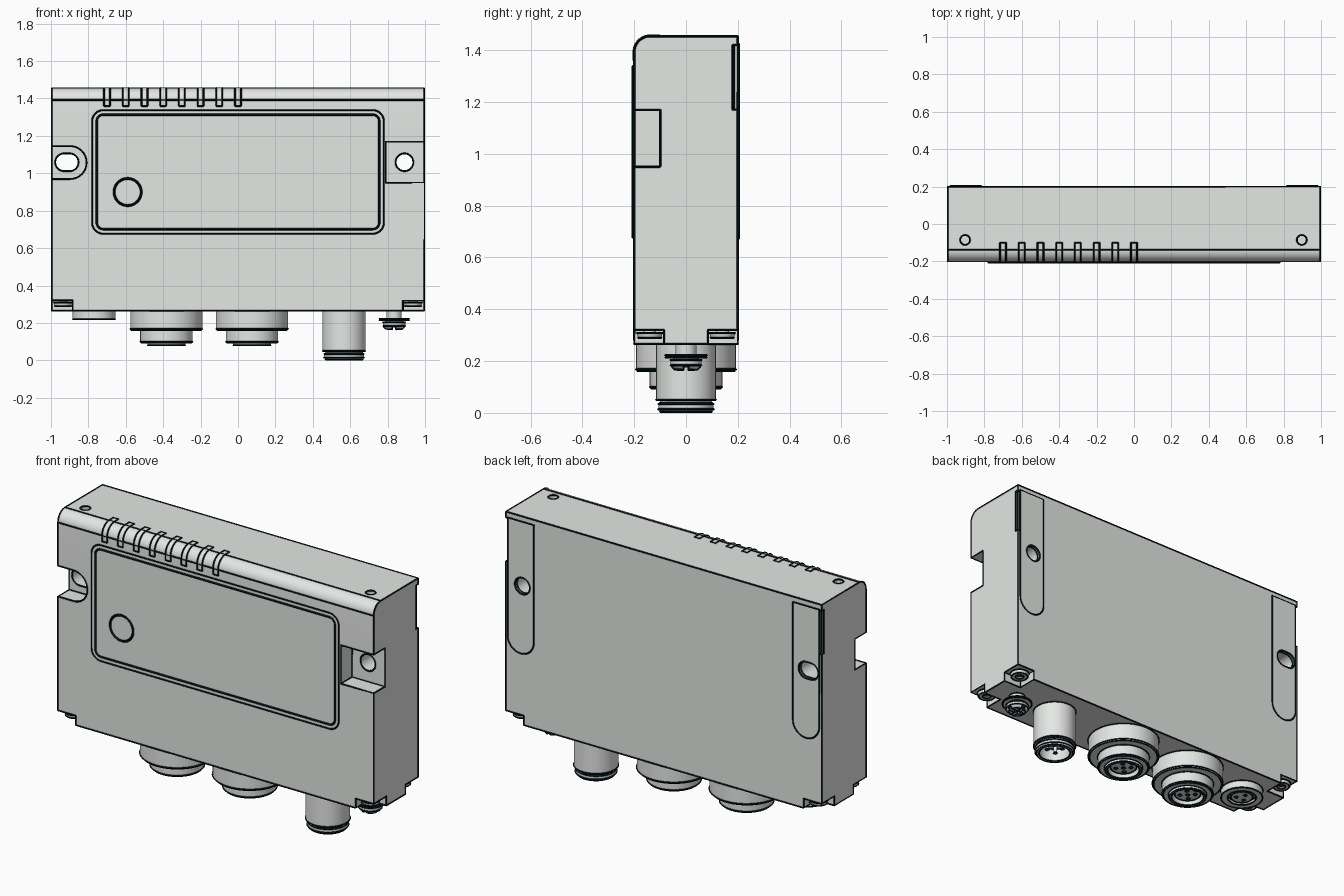
import bpy, bmesh, math
from mathutils import Vector

cube = bpy.data.objects.get("Cube")
if cube:
    bpy.data.objects.remove(cube, do_unlink=True)


def material(name, colour):
    mat = bpy.data.materials.new(name)
    mat.use_nodes = True
    mat.diffuse_color = colour
    mat.node_tree.nodes["Principled BSDF"].inputs["Base Color"].default_value = colour
    return mat


grey = material("light_grey", (0.79, 0.81, 0.79, 1))
black = material("blue_black", (0.001, 0.007, 0.01, 1))
parts = []


def finish(name, bm):
    bmesh.ops.recalc_face_normals(bm, faces=bm.faces)
    mesh = bpy.data.meshes.new(name)
    bm.to_mesh(mesh)
    bm.free()
    mesh.materials.append(grey)
    ob = bpy.data.objects.new(name, mesh)
    bpy.context.collection.objects.link(ob)
    parts.append(ob)
    return ob


def activate(ob):
    bpy.ops.object.select_all(action='DESELECT')
    ob.select_set(True)
    bpy.context.view_layer.objects.active = ob


def smooth(ob):
    activate(ob)
    bpy.ops.object.shade_smooth_by_angle(angle=math.radians(30))
    return ob


def prism(name, outline, start, end, axis='Y'):
    """Extrude an outline: (x, z) along Y, or (y, z) along X."""
    bm = bmesh.new()
    place = (lambda p: (p[0], start, p[1])) if axis == 'Y' else (lambda p: (start, p[0], p[1]))
    face = bm.faces.new([bm.verts.new(place(p)) for p in outline])
    ext = bmesh.ops.extrude_face_region(bm, geom=[face], use_keep_orig=True)
    move = Vector((0, end - start, 0)) if axis == 'Y' else Vector((end - start, 0, 0))
    bmesh.ops.translate(bm, vec=move, verts=[v for v in ext["geom"] if isinstance(v, bmesh.types.BMVert)])
    return finish(name, bm)


def rounded(x0, x1, z0, z1, r, seg=10):
    pts = []
    corners = [(x1 - r, z1 - r), (x0 + r, z1 - r), (x0 + r, z0 + r), (x1 - r, z0 + r)]
    for q, (cx, cz) in enumerate(corners):
        for i in range(seg + 1):
            a = math.pi / 2 * (q + i / seg)
            pts.append((cx + r * math.cos(a), cz + r * math.sin(a)))
    # drop points that coincide on fully round ends
    return [p for i, p in enumerate(pts) if (Vector(p) - Vector(pts[i - 1])).length > 1e-5]


def box(name, x0, x1, y0, y1, z0, z1):
    return prism(name, [(x0, z0), (x1, z0), (x1, z1), (x0, z1)], y0, y1)


def lathe(name, x, y, profile, seg=48):
    """Spin an (r, z) profile about a vertical axis; ends on the axis."""
    bm = bmesh.new()
    vs = [bm.verts.new((r, 0, z)) for r, z in profile]
    edges = [bm.edges.new(pair) for pair in zip(vs, vs[1:])]
    bmesh.ops.spin(bm, geom=vs + edges, cent=(0, 0, 0), axis=(0, 0, 1), angle=2 * math.pi, steps=seg)
    bmesh.ops.remove_doubles(bm, verts=bm.verts, dist=1e-5)
    bmesh.ops.translate(bm, vec=(x, y, 0), verts=bm.verts)
    return smooth(finish(name, bm))


def rod(name, x, y, z0, z1, r, seg=24):
    return lathe(name, x, y, [(0, z0), (r, z0), (r, z1), (0, z1)], seg)


def cut(target, cutter):
    cutter.hide_render = True
    mod = target.modifiers.new("cut", 'BOOLEAN')
    mod.operation, mod.solver, mod.object = 'DIFFERENCE', 'EXACT', cutter
    activate(target)
    bpy.ops.object.modifier_apply(modifier=mod.name)
    parts.remove(cutter)
    bpy.data.objects.remove(cutter, do_unlink=True)


# Housing with rounded front top edge
TOP, BASE, R, HALF = 1.454, 0.266, 0.062, 0.996


def arc(r, steps=12):
    return [(-0.2 + R - r * math.cos(a), TOP - R + r * math.sin(a))
            for a in (math.pi / 2 * i / steps for i in range(steps + 1))]


housing = prism("housing", [(0.2, BASE), (-0.2, BASE)] + arc(R) + [(0.2, TOP)], -HALF, HALF, 'X')

# Back mounting pads
pads = []
for side in (-1, 1):
    cx = side * 0.9
    outline = [(cx + 0.083 * math.cos(a), 0.755 + 0.083 * math.sin(a))
               for a in (math.pi + math.pi * i / 20 for i in range(21))]
    outline += [(cx + 0.083, 1.425), (cx - 0.083, 1.425)]
    pads.append(prism("back_pad", outline, 0.185, 0.204))
    cut(housing, box("c", side * 1.02, side * 0.983, 0.18, 0.22, 1.17, 1.42))

# Side mounting recesses and their through holes
cut(housing, prism("c", rounded(-1.2, -0.81, 0.97, 1.145, 0.087), -0.3, -0.1))
cut(housing, box("c", 0.79, 1.1, -0.3, -0.1, 0.95, 1.17))
for pad, hole in zip(pads, (rounded(-0.977, -0.853, 1.012, 1.106, 0.047),
                            rounded(0.843, 0.937, 1.012, 1.106, 0.047))):
    for part in (housing, pad):
        cut(part, prism("c", hole, -0.3, 0.3))
    smooth(pad)

# Top blind holes
for x in (-0.903, 0.897):
    cut(housing, rod("c", x, -0.085, 1.38, 1.5, 0.026))

# Bottom corner notches with cover screws
for sx in (-1, 1):
    for sy in (-1, 1):
        cut(housing, box("c", sx * 0.882, sx * 1.1, sy * 0.085, sy * 0.3, 0.2, 0.32))
        lathe("cover_screw", sx * 0.935, sy * 0.14,
              [(0, 0.305), (0.022, 0.305), (0.022, 0.29), (0.045, 0.29),
               (0.05, 0.308), (0.025, 0.308), (0.025, 0.321), (0, 0.321)], 24)
smooth(housing)

# Front label panel: border, inner field and round button
border = prism("panel_border", rounded(-0.78, 0.78, 0.677, 1.338, 0.06), -0.206, -0.18)
cut(border, prism("c", rounded(-0.757, 0.757, 0.7, 1.315, 0.037), -0.3, -0.1))
smooth(border)
field = prism("panel_field", rounded(-0.754, 0.754, 0.703, 1.312, 0.034), -0.206, -0.18)
cut(field, prism("c", rounded(-0.665, -0.515, 0.825, 0.975, 0.075), -0.3, -0.1))
smooth(field)
smooth(prism("panel_button", rounded(-0.66, -0.52, 0.83, 0.97, 0.07), -0.206, -0.18))

# Indicator strips wrapped over the rounded edge
for i in range(8):
    x = -0.7 + 0.1 * i
    band = [(-0.202, 1.36)] + arc(R + 0.002) + [(-0.1, TOP + 0.002), (-0.1, TOP - 0.02)]
    band += arc(R - 0.02)[::-1] + [(-0.18, 1.36)]
    smooth(prism("indicator_strip", band, x - 0.016, x + 0.016, 'X'))

# Two large round sockets
for x in (-0.383, 0.075):
    lathe("large_socket", x, 0, [(0, BASE), (0.193, BASE), (0.193, 0.168), (0.187, 0.162), (0.14, 0.162),
                                 (0.14, 0.1), (0.135, 0.095), (0.103, 0.095), (0.1, 0.08),
                                 (0.088, 0.08), (0.088, 0.14), (0, 0.14)])
    rod("socket_insert", x, 0, 0.1, 0.145, 0.072, 32)
    box("socket_key", x - 0.012, x + 0.012, 0.065, 0.09, 0.09, 0.145)
    for k in range(5):
        a = math.pi / 2 * k + math.pi / 4
        d = 0.042 if k < 4 else 0
        rod("socket_contact", x + d * math.cos(a), d * math.sin(a), 0.095, 0.12, 0.009, 16)

# Small flush socket
lathe("small_socket", -0.77, 0, [(0, BASE), (0.114, BASE), (0.114, 0.22), (0.078, 0.22),
                                 (0.078, 0.24), (0.06, 0.24), (0.06, 0.224), (0, 0.224)])
for k in range(3):
    a = 2 * math.pi * k / 3 + math.pi / 2
    rod("small_contact", -0.77 + 0.03 * math.cos(a), 0.03 * math.sin(a), 0.222, 0.23, 0.008, 16)

# Long plug with pins
lathe("plug", 0.567, 0, [(0, BASE), (0.115, BASE), (0.115, 0.05), (0.1, 0.05), (0.1, 0.038),
                         (0.107, 0.034), (0.107, 0.014), (0.1, 0.005), (0.085, 0.005), (0.085, 0.08), (0, 0.08)])
for k in range(4):
    a = math.pi / 2 * k + math.pi / 4
    rod("plug_pin", 0.567 + 0.042 * math.cos(a), 0.042 * math.sin(a), 0.03, 0.085, 0.01, 16)

# Earth screw with washers and slotted head
screw = lathe("earth_screw", 0.835, 0, [(0, BASE), (0.04, BASE), (0.04, 0.222), (0.08, 0.222), (0.08, 0.214),
                                        (0.05, 0.214), (0.05, 0.204), (0.06, 0.204), (0.06, 0.184),
                                        (0.045, 0.168), (0, 0.164)], 32)
cut(screw, box("c", 0.825, 0.845, -0.1, 0.1, 0.1, 0.18))
cut(screw, box("c", 0.7, 0.95, -0.01, 0.01, 0.1, 0.18))

# Dark lines along every sharp edge, plus the two tangent lines of the rounded edge
wire = bmesh.new()
for part in parts:
    bm = bmesh.new()
    bm.from_mesh(part.data)
    copies = {}
    for e in bm.edges:
        if len(e.link_faces) == 2 and e.calc_face_angle(0) > math.radians(26):
            for v in e.verts:
                if v.index not in copies:
                    copies[v.index] = wire.verts.new(v.co)
            wire.edges.new([copies[v.index] for v in e.verts])
    bm.free()
for y, z in (arc(R)[0], arc(R)[-1]):
    wire.edges.new([wire.verts.new((x, y, z)) for x in (-HALF, HALF)])
mesh = bpy.data.meshes.new("edge_lines")
wire.to_mesh(mesh)
wire.free()
lines = bpy.data.objects.new("edge_lines", mesh)
bpy.context.collection.objects.link(lines)
activate(lines)
bpy.ops.object.convert(target='CURVE')
lines = bpy.context.view_layer.objects.active
lines.data.bevel_depth = 0.0045
lines.data.bevel_resolution = 0
lines.data.use_fill_caps = True
lines.data.materials.clear()
lines.data.materials.append(black)
bpy.ops.object.convert(target='MESH')
